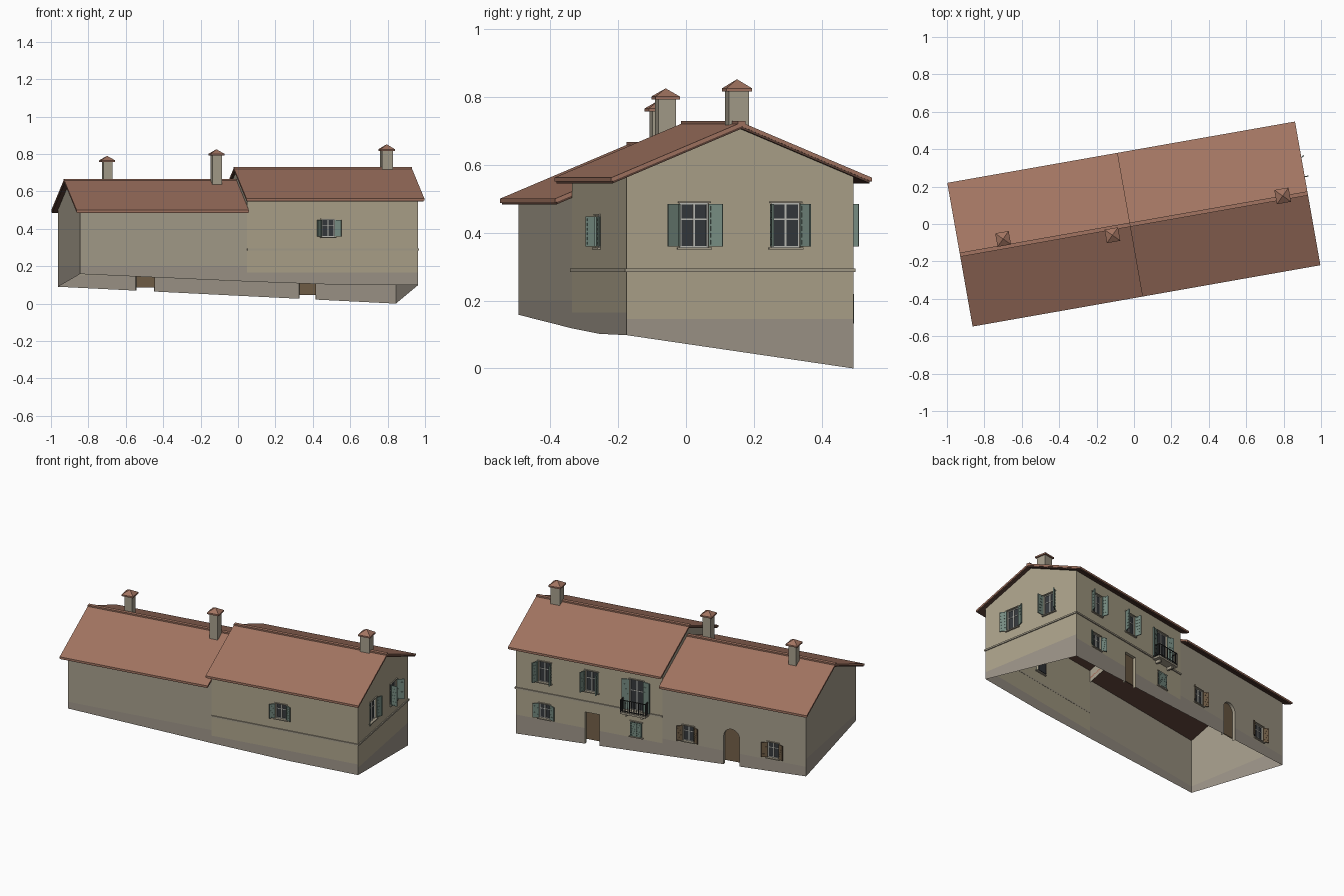
import bpy, bmesh
from math import sin, cos, pi, radians
from mathutils import Matrix, Vector

if "Cube" in bpy.data.objects:
    bpy.data.objects.remove(bpy.data.objects["Cube"])

ROT = Matrix.Rotation(radians(10), 4, 'Z')      # whole house is turned on its plot
U, V, MID = 0.917, 0.339, -0.01                 # half length, half depth, wing division
SLOPE = 0.418

def mat(name, c):
    m = bpy.data.materials.new(name)
    m.diffuse_color = (*c, 1)
    m.use_nodes = True
    m.node_tree.nodes["Principled BSDF"].inputs["Base Color"].default_value = m.diffuse_color
    return m

M_TAN = mat("tan_plaster", (.42, .37, .26))
M_GREY = mat("grey_plaster", (.38, .34, .26))
M_PLINTH = mat("plinth_plaster", (.34, .30, .25))
M_ROOF = mat("terracotta", (.36, .175, .12))
M_EAVE = mat("dark_timber", (.10, .05, .035))
M_WOOD = mat("brown_wood", (.17, .115, .065))
M_TEAL = mat("green_shutter", (.18, .26, .22))
M_GLASS = mat("dark_glass", (.035, .04, .045))
M_FRAME = mat("pale_frame", (.5, .5, .46))
M_IRON = mat("iron", (.03, .03, .03))

def finish(name, bm, *mats, recalc=True):
    bmesh.ops.remove_doubles(bm, verts=bm.verts, dist=1e-5)
    if recalc:
        bmesh.ops.recalc_face_normals(bm, faces=bm.faces)
    bm.transform(ROT)
    me = bpy.data.meshes.new(name)
    bm.to_mesh(me)
    bm.free()
    for m in mats:
        me.materials.append(m)
    ob = bpy.data.objects.new(name, me)
    bpy.context.collection.objects.link(ob)
    return ob

def box(bm, P, s0, s1, d0, d1, z0, z1):
    v = [bm.verts.new(P(s, d, z)) for s in (s0, s1) for d in (d0, d1) for z in (z0, z1)]
    for f in ((0, 1, 3, 2), (4, 6, 7, 5), (0, 4, 5, 1), (2, 3, 7, 6), (0, 2, 6, 4), (1, 5, 7, 3)):
        bm.faces.new([v[i] for i in f])

def box_obj(name, m, P, *dims):
    bm = bmesh.new()
    box(bm, P, *dims)
    return finish(name, bm, m)

# wall frames: s along the wall, d outward, z up
FRONT = lambda s, d, z: Vector((s, -V - d, z))
BACK = lambda s, d, z: Vector((s, V + d, z))
RIGHT = lambda s, d, z: Vector((U + d, s, z))
LEFT = lambda s, d, z: Vector((-U - d, s, z))
INNER = lambda s, d, z: Vector((MID - d, s, z))

def lerp(pts):
    def f(x):
        for (a, p), (b, q) in zip(pts, pts[1:]):
            if x <= b + 1e-6:
                return p + (q - p) * (x - a) / (b - a)
    return f

# sloping ground line and roof lines
g_front = lerp([(-U, .158), (MID, .118), (.45, .102), (U, .098)])
g_back = lerp([(-U, .09), (U, 0)])
g_right = lerp([(-V, .098), (V, 0)])
g_left = lerp([(-V, .158), (V, .09)])
RIDGE_L, RIDGE_R = .663, .725
gable = lambda ridge: (lambda v: ridge - SLOPE * abs(v) - .016)
eave = lambda ridge: (lambda s: gable(ridge)(V))

def wall(name, P, s0, s1, ground, top, plinth, m, holes=(), extra=(), depth=.02):
    """Sheet wall on a grid of cut lines, with openings (s0,s1,z0,z1) and reveals."""
    ss = sorted({s0, s1, *extra, *(x for h in holes for x in h[:2])})
    zs = sorted({-1, plinth, 2, *(x for h in holes for x in h[2:])})
    bm = bmesh.new()
    cl = lambda s, z: min(max(z, ground(s)), top(s))
    for a, b in zip(ss, ss[1:]):
        for lo, hi in zip(zs, zs[1:]):
            if any(h[0] <= a and b <= h[1] and h[2] <= lo and hi <= h[3] for h in holes):
                continue
            loop = []
            for s, z in ((a, lo), (b, lo), (b, hi), (a, hi)):
                p = P(s, 0, cl(s, z))
                if all((p - q).length > 1e-5 for q in loop):
                    loop.append(p)
            if len(loop) > 2:
                f = bm.faces.new([bm.verts.new(p) for p in loop])
                f.material_index = int(hi <= plinth)
    for a, b, lo, hi in holes:
        for (s, z), (t, w) in (((a, lo), (a, hi)), ((a, hi), (b, hi)), ((b, hi), (b, lo))):
            bm.faces.new([bm.verts.new(q) for q in (P(s, 0, cl(s, z)), P(t, 0, cl(t, w)),
                                                    P(t, -depth, cl(t, w)), P(s, -depth, cl(s, z)))])
    finish(name, bm, m, M_PLINTH)

def shutter(name, P, hinge, side, w, z0, z1, ang, m):
    a = radians(ang)
    Q = lambda t, k, z: P(hinge - side * cos(a) * t + side * sin(a) * k, .004 + sin(a) * t + cos(a) * k, z)
    bm = bmesh.new()
    box(bm, Q, .004, w - .004, .001, .004, z0, z1)
    for t in (0, w - .006):
        box(bm, Q, t, t + .006, -.001, .006, z0, z1)
    n = 6
    for i in range(n + 1):
        z = z0 + (z1 - z0 - .006) * i / n
        box(bm, Q, .005, w - .005, 0, .005, z, z + .006)
    finish(name, bm, m)

def window(name, P, s, w, z0, z1, angs, m):
    h = w / 2
    box_obj(name + "_glass", M_GLASS, P, s - h, s + h, -.014, -.010, z0, z1)
    bm = bmesh.new()
    for a, b in ((-h, -h + .005), (-.003, .003), (h - .005, h)):
        box(bm, P, s + a, s + b, -.012, -.006, z0, z1)
    for z in (z0, z0 + (z1 - z0) * .62, z1 - .004):
        box(bm, P, s - h, s + h, -.012, -.007, z, z + .004)
    finish(name + "_frame", bm, M_FRAME)
    bm = bmesh.new()
    box(bm, P, s - h - .009, s + h + .009, -.01, .01, z0 - .006, z0)
    box(bm, P, s - h - .006, s + h + .006, -.01, .006, z1, z1 + .005)
    finish(name + "_sill_and_lintel", bm, M_GREY)
    for side, ang in zip((-1, 1), angs):
        shutter(name + "_shutter", P, s + side * h, side, h, z0 + .002, z1 - .002, ang, m)
    return (s - h, s + h, z0, z1)

# windows: name, wall, centre, width, bottom, top, shutter angles, colour
holes = {}
for nm, key, P, *spec in (
        ("end_window_1", "right", RIGHT, -.137, .085, .357, .487, (155, 155), M_TEAL),
        ("end_window_2", "right", RIGHT, .137, .085, .357, .487, (92, 120), M_TEAL),
        ("front_window", "front", FRONT, .43, .070, .357, .450, (140, 150), M_TEAL),
        ("upper_window_1", "back", BACK, .735, .080, .357, .487, (100, 120), M_TEAL),
        ("upper_window_2", "back", BACK, .438, .080, .357, .487, (95, 110), M_TEAL),
        ("balcony_door", "back", BACK, .155, .090, .293, .487, (165, 165), M_TEAL),
        ("lower_window_1", "back", BACK, .735, .070, .130, .222, (150, 150), M_TEAL),
        ("lower_window_2", "back", BACK, .155, .070, .130, .222, (0, 0), M_TEAL),
        ("wing_window_1", "wing", BACK, -.173, .070, .165, .262, (150, 140), M_WOOD),
        ("wing_window_2", "wing", BACK, -.709, .070, .165, .262, (150, 150), M_WOOD)):
    holes.setdefault(key, []).append(window(nm, P, *spec))

# back doors: one square, one arched
box_obj("square_door", M_WOOD, BACK, .39, .48, -.024, -.018, .045, .222)
holes["back"].append((.39, .48, -1, .222))
ac, ar, az = -.446, .05, .245
holes["wing"].append((ac - ar, ac + ar, -1, az + ar))
arc = [(ac + ar * cos(pi * i / 12), az + ar * sin(pi * i / 12)) for i in range(13)]
bm = bmesh.new()
ring = [(ac - ar, .085), (ac + ar, .085)] + arc
rows = [[bm.verts.new(BACK(s, d, z)) for s, z in ring] for d in (-.018, -.024)]
for r in rows:
    bm.faces.new(r)
finish("arched_door", bm, M_WOOD)
bm = bmesh.new()
for part, sx in ((arc[:7], 1), (arc[6:], -1)):
    bm.faces.new([bm.verts.new(BACK(s, 0, z)) for s, z in [(ac + sx * ar, az + ar)] + part])
for (s, z), (t, w) in zip(arc, arc[1:]):
    bm.faces.new([bm.verts.new(BACK(*q)) for q in ((s, 0, z), (t, 0, w), (t, -.02, w), (s, -.02, z))])
finish("arch_spandrels", bm, M_GREY)

# walls
wall("main_front_wall", FRONT, MID, U, g_front, eave(RIDGE_R), .165, M_TAN, holes["front"], (.45,))
wall("main_back_wall", BACK, MID, U, g_back, eave(RIDGE_R), .12, M_TAN, holes["back"])
wall("main_end_wall", RIGHT, -V, V, g_right, gable(RIDGE_R), .145, M_TAN, holes["right"], (0,))
wall("wing_front_wall", FRONT, -U, MID, g_front, eave(RIDGE_L), .2, M_GREY)
wall("wing_back_wall", BACK, -U, MID, g_back, eave(RIDGE_L), .15, M_GREY, holes["wing"])
wall("wing_end_wall", LEFT, -V, V, g_left, gable(RIDGE_L), .2, M_GREY, (), (0,))
wall("step_gable", INNER, -V, V, lambda v: gable(RIDGE_L)(v) - .02, gable(RIDGE_R), -.5, M_GREY, (), (0,))

# string course around the main block
bm = bmesh.new()
for P, a, b in ((FRONT, MID, U + .006), (RIGHT, -V, V), (BACK, MID, U + .006)):
    box(bm, P, a, b, -.001, .006, .284, .294)
finish("string_course", bm, M_GREY)

# roofs: tile layer on a thinner timber layer, with ridge cap
def slab(name, u0, u1, half, ridge, t, m):
    prof = [(-half, ridge - SLOPE * half), (0, ridge), (half, ridge - SLOPE * half)]
    prof += [(v, z - t) for v, z in reversed(prof)]
    bm = bmesh.new()
    a, b = [[bm.verts.new((u, v, z)) for v, z in prof] for u in (u0, u1)]
    for i in range(6):
        j = (i + 1) % 6
        bm.faces.new((a[i], a[j], b[j], b[i]))
    for r in (a, b):
        bm.faces.new((r[0], r[1], r[4], r[5]))
        bm.faces.new((r[1], r[2], r[3], r[4]))
    finish(name, bm, m)

for nm, u0, u1, ridge in (("wing", -.945, MID, RIDGE_L), ("main", -.023, .943, RIDGE_R)):
    slab(nm + "_roof_tiles", u0, u1, .390, ridge, .012, M_ROOF)
    slab(nm + "_roof_timber", u0 + .004, u1 - .004, .384, ridge - .012, .007, M_EAVE)
    box_obj(nm + "_ridge_cap", M_ROOF, lambda s, d, z: Vector((s, d, z)),
            u0, u1, -.011, .011, ridge - .008, ridge + .004)

# chimneys with pyramid caps
for u, v, w, cap, z0, z1, tip in ((-.703, .043, .048, .073, .62, .757, .79),
                                  (-.124, -.039, .053, .073, .63, .792, .825),
                                  (.809, .010, .060, .077, .69, .816, .852)):
    P = lambda s, d, z: Vector((u + s, v + d, z))
    h, c = w / 2, cap / 2
    box_obj("chimney", M_GREY, P, -h, h, -h, h, z0, z1)
    bm = bmesh.new()
    box(bm, P, -c, c, -c, c, z1, z1 + .009)
    top = [f for f in bm.faces if f.calc_center_median().z > z1 + .008]
    apex = bmesh.ops.poke(bm, faces=top)["verts"][0]
    apex.co.z = tip
    finish("chimney_cap", bm, M_ROOF)

# balcony: slab, brackets and iron railing
b0, b1, bd = .075, .235, .05
box_obj("balcony_slab", M_GREY, BACK, b0, b1, 0, bd, .279, .291)
bm = bmesh.new()
for s in (.1, .2):
    box(bm, BACK, s, s + .012, 0, .035, .262, .279)
finish("balcony_brackets", bm, M_GREY)
bm = bmesh.new()
for z in (.298, .366):
    box(bm, BACK, b0, b1, bd - .004, bd, z, z + .004)
    for s in (b0, b1 - .004):
        box(bm, BACK, s, s + .004, 0, bd, z, z + .004)
for i in range(12):
    s = b0 + (b1 - b0 - .003) * i / 11
    box(bm, BACK, s, s + .003, bd - .0035, bd - .0005, .291, .366)
for s in (b0, b1 - .003):
    for d in (.012, .025, .037):
        box(bm, BACK, s, s + .003, d, d + .003, .291, .366)
finish("balcony_railing", bm, M_IRON)
